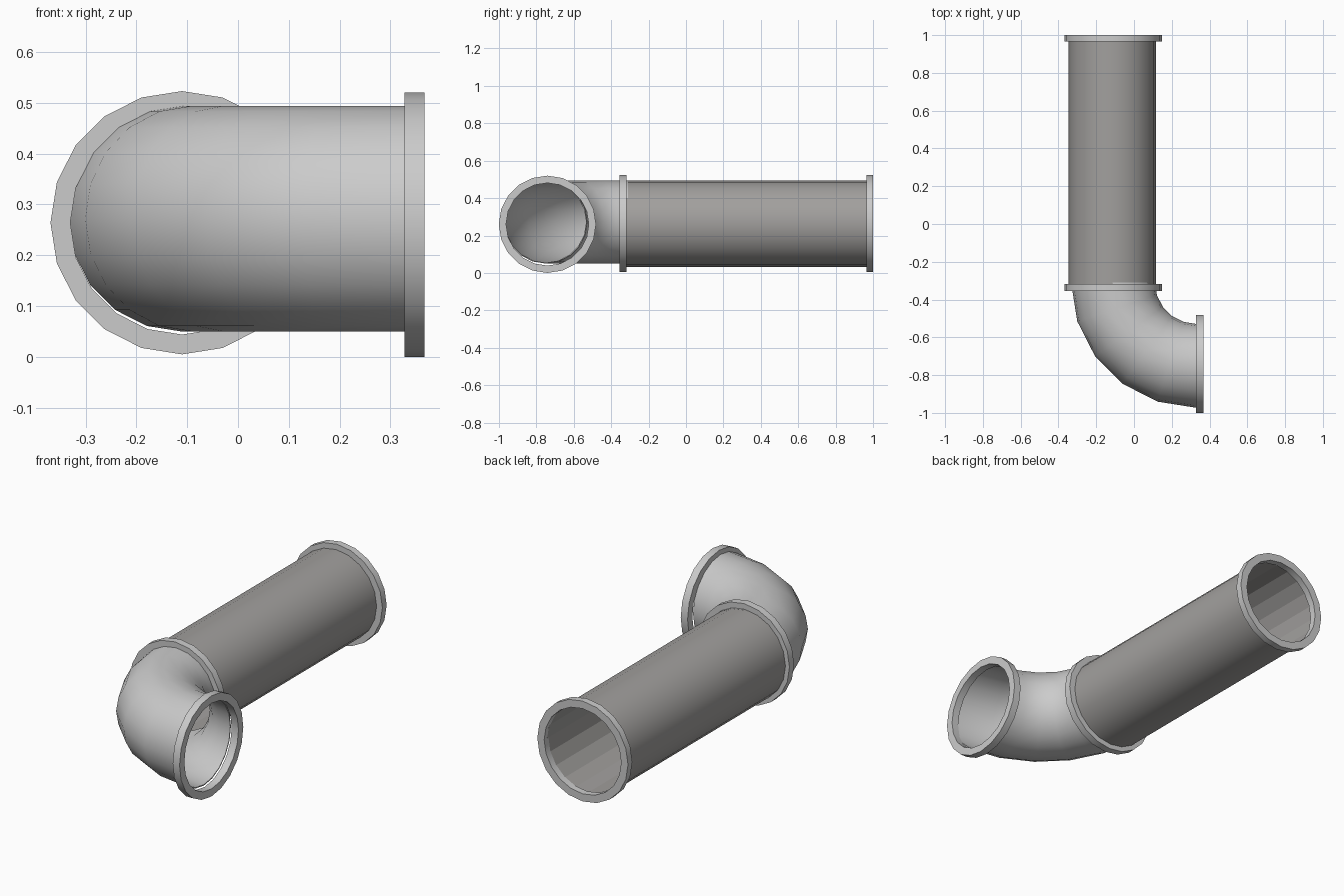
import bpy, bmesh
from math import sin, cos, pi, radians
from mathutils import Vector

if "Cube" in bpy.data.objects:
    bpy.data.objects.remove(bpy.data.objects["Cube"])

SIDES = 20
UP = Vector((0, 0, 1))


def sweep(name, rings, flat_spans=(), colour=None):
    """Closed skin through rings of (centre, sideways direction, radius)."""
    bm = bmesh.new()
    loops = []
    for c, u, r in rings:
        loops.append([bm.verts.new(Vector(c) + r * (cos(a) * Vector(u) + sin(a) * UP))
                      for a in (2 * pi * i / SIDES for i in range(SIDES))])
    flat = []
    for j, a in enumerate(loops):
        b = loops[(j + 1) % len(loops)]
        for i in range(SIDES):
            k = (i + 1) % SIDES
            f = bm.faces.new((a[i], a[k], b[k], b[i]))
            if j in flat_spans:
                flat.append(f)
    bm.faces.index_update()
    flat_ids = [f.index for f in flat]
    bmesh.ops.recalc_face_normals(bm, faces=bm.faces)
    me = bpy.data.meshes.new(name)
    bm.to_mesh(me)
    bm.free()
    ob = bpy.data.objects.new(name, me)
    bpy.context.collection.objects.link(ob)
    bpy.ops.object.select_all(action='DESELECT')
    ob.select_set(True)
    bpy.context.view_layer.objects.active = ob
    bpy.ops.object.shade_smooth_by_angle(angle=radians(30))
    for i in flat_ids:
        me.polygons[i].use_smooth = False
    if colour:
        mat = bpy.data.materials.new(name + "_colour")
        mat.diffuse_color = colour
        mat.use_nodes = True
        mat.node_tree.nodes["Principled BSDF"].inputs["Base Color"].default_value = mat.diffuse_color
        me.materials.append(mat)
    return ob


def straight(name, start, end, u, outer, inner, **kw):
    return sweep(name, [(start, u, outer), (end, u, outer),
                        (end, u, inner), (start, u, inner)], **kw)


X, Y = (1, 0, 0), (0, 1, 0)

# Straight pipe, faceted on the inside
straight("straight_pipe", (-0.115, -0.335, 0.263), (-0.115, 0.975, 0.263), X,
         0.231, 0.225, flat_spans=(2,), colour=(0.36, 0.35, 0.34, 1))

# Flanges: far end, joint, elbow mouth
straight("end_flange", (-0.11, 0.965, 0.264), (-0.11, 1.0, 0.264), X, 0.259, 0.22)
straight("joint_flange", (-0.11, -0.355, 0.264), (-0.11, -0.317, 0.264), X, 0.259, 0.22)
straight("mouth_flange", (0.328, -0.741, 0.26), (0.367, -0.741, 0.26), Y, 0.26, 0.221)

# Quarter-turn elbow in five segments, outer skin then inner skin
bend = []
for i in range(6):
    a = radians(18 * i)
    u = Vector((-cos(a), -sin(a), 0))
    bend.append((Vector((0.33, -0.31, 0.272)) + 0.441 * u, u))
sweep("elbow", [(c, u, 0.222) for c, u in bend] +
      [(c, u, 0.217) for c, u in reversed(bend)])
